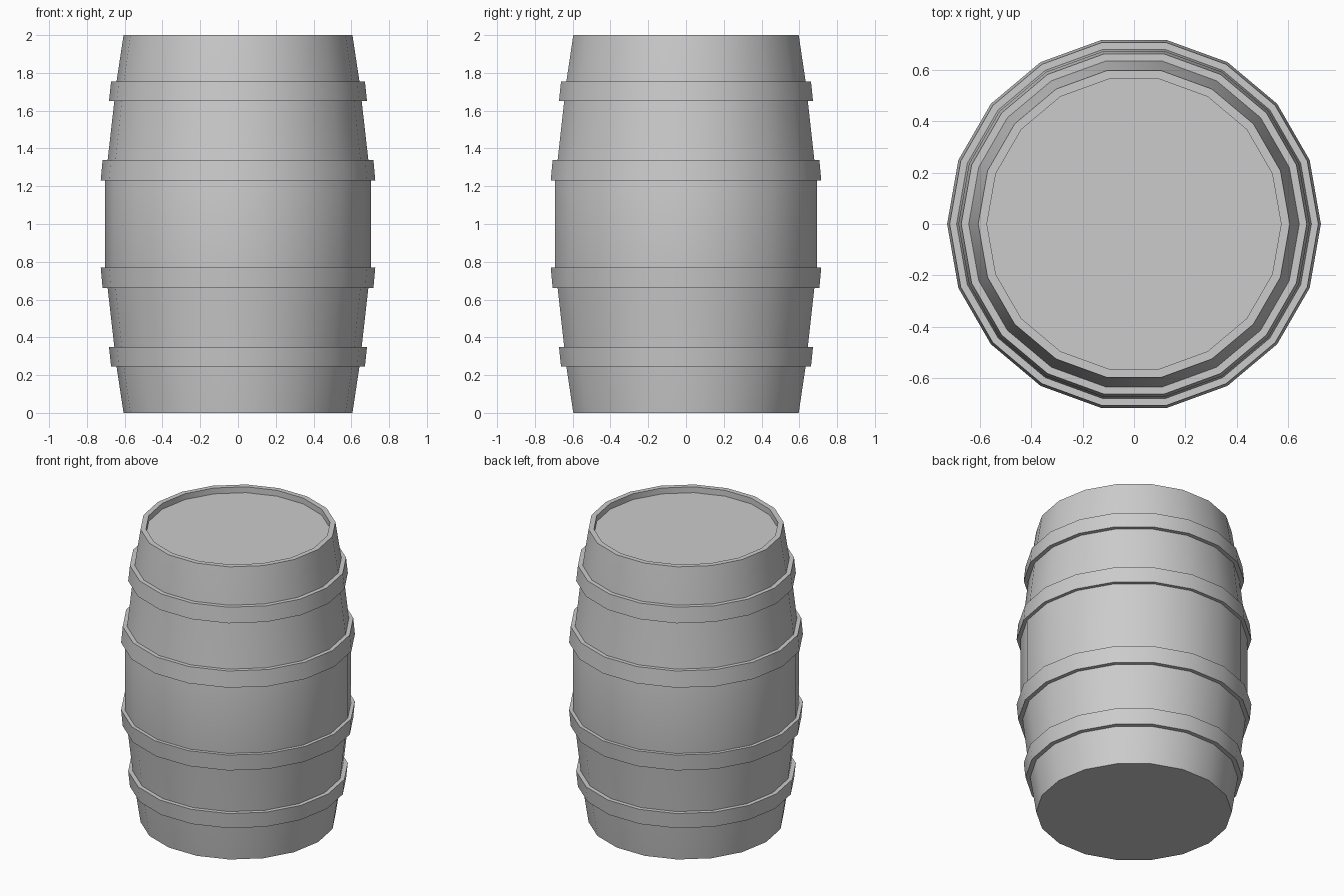
import bpy, bmesh, math

if "Cube" in bpy.data.objects:
    bpy.data.objects.remove(bpy.data.objects["Cube"])

SIDES = 18


def revolve(name, profile, cap_ends=False, closed=False):
    """Spin a list of (radius, z) points around z into a faceted object."""
    bm = bmesh.new()
    rings = []
    for r, z in profile:
        rings.append([bm.verts.new((r * math.cos(2 * math.pi * i / SIDES),
                                    r * math.sin(2 * math.pi * i / SIDES), z))
                      for i in range(SIDES)])
    pairs = list(zip(rings, rings[1:]))
    if closed:
        pairs.append((rings[-1], rings[0]))
    for a, b in pairs:
        for i in range(SIDES):
            j = (i + 1) % SIDES
            bm.faces.new((a[i], a[j], b[j], b[i]))
    if cap_ends:
        bm.faces.new(rings[0][::-1])
        bm.faces.new(rings[-1])
    bmesh.ops.recalc_face_normals(bm, faces=bm.faces)
    mesh = bpy.data.meshes.new(name)
    bm.to_mesh(mesh)
    bm.free()
    obj = bpy.data.objects.new(name, mesh)
    bpy.context.collection.objects.link(obj)
    bpy.ops.object.select_all(action='DESELECT')
    obj.select_set(True)
    bpy.context.view_layer.objects.active = obj
    bpy.ops.object.shade_smooth_by_angle(angle=math.radians(30))
    return obj


# Bulging body, mirrored about mid height, with a shallow recessed lid on top
half = [(0.606, 0.0), (0.643, 0.245), (0.655, 0.35), (0.69, 0.66), (0.704, 0.77)]
body = half + [(r, 2 - z) for r, z in reversed(half)]
lid_recess = [(0.572, 2.0), (0.572, 1.96)]
revolve("barrel_body", body + lid_recess, cap_ends=True)

# Raised hoops: (inner radius, outer radius, z) at the end side and middle side
hoops = {
    "end_hoop": ((0.643, 0.672, 0.245), (0.655, 0.683, 0.35)),
    "middle_hoop": ((0.69, 0.717, 0.66), (0.704, 0.727, 0.77)),
}
for name, ((in_a, out_a, za), (in_b, out_b, zb)) in hoops.items():
    section = [(in_a, za), (out_a, za), (out_b, zb), (in_b, zb)]
    revolve("lower_" + name, section)
    revolve("upper_" + name, [(r, 2 - z) for r, z in section])
